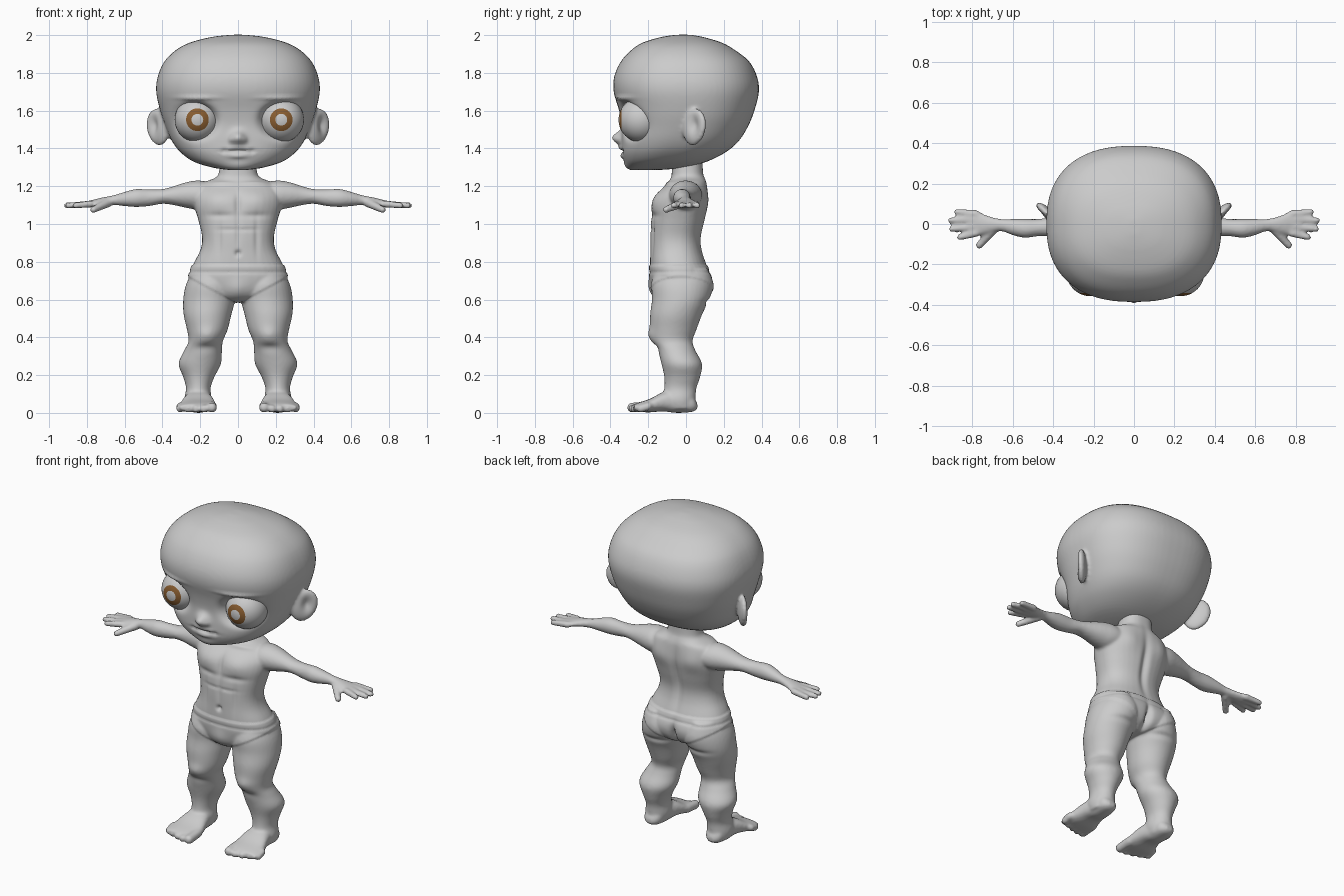
import bpy
import bmesh
from math import cos, sin, pi, exp, radians, copysign
from mathutils import Matrix, Vector

default_cube = bpy.data.objects.get("Cube")
if default_cube:
    bpy.data.objects.remove(default_cube)


def material(name, colour):
    mat = bpy.data.materials.new(name)
    mat.use_nodes = True
    mat.diffuse_color = (*colour, 1)
    mat.node_tree.nodes["Principled BSDF"].inputs["Base Color"].default_value = (*colour, 1)
    return mat


skin = material("pale grey", (0.6, 0.6, 0.6))
brown = material("iris brown", (0.25, 0.11, 0.03))


def spline(a, b, c, d, t):
    """Catmull-Rom blend between b and c."""
    return b + 0.5 * t * (c - a + t * (2 * a - 5 * b + 4 * c - d + t * (3 * (b - c) + d - a)))


def loft(bm, rows, axis, power=2.0, sides=36, steps=5):
    """Closed loft; each row is (position on axis, u min, u max, v min, v max)."""
    smooth = []
    last = len(rows) - 1
    for i in range(last):
        quad = [rows[max(0, min(last, i + k))] for k in (-1, 0, 1, 2)]
        smooth += [[spline(*column, s / steps) for column in zip(*quad)] for s in range(steps)]
    smooth.append(rows[-1])
    rings = []
    for t, u0, u1, v0, v1 in smooth:
        ring = []
        for k in range(sides):
            angle = 2 * pi * k / sides
            c, s = (copysign(abs(f) ** (2 / power), f) for f in (cos(angle), sin(angle)))
            co = [(u0 + u1) / 2 + c * (u1 - u0) / 2, (v0 + v1) / 2 + s * (v1 - v0) / 2]
            co.insert(axis, t)
            ring.append(bm.verts.new(co))
        rings.append(ring)
    for low, high in zip(rings, rings[1:]):
        for k in range(sides):
            n = (k + 1) % sides
            bm.faces.new((low[k], low[n], high[n], high[k]))
    bm.faces.new(rings[0])
    bm.faces.new(rings[-1])


def symmetric(rows):
    return [(z, -w, w, front, back) for z, w, front, back in rows]


def digit(bm, start, end, r0, r1, beads=8):
    """Finger or toe: a tapered row of overlapping balls."""
    for i in range(beads):
        t = i / (beads - 1)
        place = Matrix.Translation(Vector(start).lerp(Vector(end), t))
        bmesh.ops.create_icosphere(bm, subdivisions=2, radius=r0 + (r1 - r0) * t, matrix=place)


def mirror(bm):
    copy = bmesh.ops.duplicate(bm, geom=bm.verts[:] + bm.edges[:] + bm.faces[:])["geom"]
    for v in copy:
        if isinstance(v, bmesh.types.BMVert):
            v.co.x = -v.co.x


def fuse(name, bm, voxel, smoothing):
    """Merge the overlapping parts into one smooth skin."""
    bmesh.ops.recalc_face_normals(bm, faces=bm.faces)
    mesh = bpy.data.meshes.new(name)
    bm.to_mesh(mesh)
    bm.free()
    obj = bpy.data.objects.new(name, mesh)
    bpy.context.collection.objects.link(obj)
    remesh = obj.modifiers.new("fuse", "REMESH")
    remesh.mode = "VOXEL"
    remesh.voxel_size = voxel
    relax = obj.modifiers.new("relax", "SMOOTH")
    relax.factor = 0.5
    relax.iterations = smoothing
    graph = bpy.context.evaluated_depsgraph_get()
    baked = bpy.data.meshes.new_from_object(obj.evaluated_get(graph))
    obj.modifiers.clear()
    obj.data = baked
    baked.materials.clear()
    baked.materials.append(skin)
    baked.shade_smooth()
    return obj


def displace(obj, height):
    """Move every vertex along its normal by height(|x|, y, z)."""
    bm = bmesh.new()
    bm.from_mesh(obj.data)
    bm.normal_update()
    for v in bm.verts:
        v.co += v.normal * height(abs(v.co.x), v.co.y, v.co.z)
    bm.to_mesh(obj.data)
    bm.free()


def sculpt(obj, brushes, power=2):
    """Mirrored soft brushes: centre, radii, height along the normal."""
    def height(x, y, z):
        total = 0
        for (bx, by, bz), (rx, ry, rz), amount in brushes:
            if abs(z - bz) < 2.5 * rz and abs(y - by) < 2.5 * ry:
                d = ((x - bx) / rx) ** 2 + ((y - by) / ry) ** 2 + ((z - bz) / rz) ** 2
                total += amount * exp(-d ** (power / 2))
        return total
    displace(obj, height)


# Legs
bm = bmesh.new()
loft(bm, [(.76, .06, .235, -.15, .11), (.68, .01, .275, -.18, .13), (.6, .015, .29, -.18, .12),
          (.52, .035, .288, -.19, .085), (.44, .055, .27, -.19, .055), (.38, .08, .262, -.18, .035),
          (.33, .085, .285, -.15, .05), (.26, .09, .315, -.13, .085), (.19, .125, .29, -.115, .075),
          (.13, .145, .275, -.115, .055), (.07, .14, .285, -.13, .05), (.02, .155, .275, -.1, .045)], 2)
# Feet and toes
loft(bm, [(.06, .19, .235, .02, .05), (.03, .16, .265, .005, .09), (-.05, .145, .275, 0, .12),
          (-.12, .13, .29, .008, .11), (-.19, .115, .31, .003, .075), (-.25, .115, .315, .005, .055),
          (-.275, .13, .31, .01, .045)], 1, 2.4)
for i, tip in enumerate((-.285, -.285, -.275, -.26, -.24)):
    x = .138 + .042 * i
    r = .028 if i == 0 else .022
    digit(bm, (x, -.2, .035), (x, tip, r), r, r)
# Arms
loft(bm, [(.12, -.08, .08, 1.09, 1.21), (.2, -.09, .085, 1.075, 1.23), (.27, -.08, .07, 1.085, 1.222),
          (.34, -.065, .05, 1.1, 1.2), (.4, -.06, .035, 1.107, 1.185), (.47, -.06, .025, 1.095, 1.183),
          (.54, -.068, .025, 1.09, 1.185), (.6, -.055, .025, 1.095, 1.17), (.66, -.035, .025, 1.1, 1.152),
          (.72, -.045, .04, 1.095, 1.14), (.78, -.06, .065, 1.088, 1.125), (.82, -.06, .07, 1.087, 1.118)], 0)
# Fingers and thumb
for base, side, reach in ((-.045, -.065, .86), (-.012, -.025, .9), (.022, .018, .905), (.05, .06, .875)):
    digit(bm, (.78, base, 1.106), (reach, side, 1.098), .02, .017)
digit(bm, (.69, -.02, 1.112), (.765, -.105, 1.076), .026, .019)
mirror(bm)
# Torso and neck
loft(bm, symmetric([(1.4, .09, -.07, .09), (1.28, .1, -.075, .09), (1.245, .12, -.08, .1),
                    (1.215, .19, -.1, .11), (1.16, .23, -.15, .115), (1.1, .232, -.175, .115),
                    (1.02, .21, -.185, .1), (.93, .19, -.19, .08), (.86, .2, -.19, .085),
                    (.78, .24, -.19, .11), (.7, .26, -.185, .13), (.63, .2, -.165, .11),
                    (.59, .08, -.12, .06)]), 2, 2.3)
body = fuse("body", bm, 0.0085, 5)
sculpt(body, [
    ((.1, -.17, 1.12), (.08, .06, .055), .015),      # chest
    ((0, -.18, 1.1), (.016, .05, .07), -.012),
    ((.1, -.185, 1.045), (.08, .05, .016), -.008),
    ((.1, -.1, 1.215), (.09, .04, .011), .008),      # collar bones
    ((0, -.19, .95), (.013, .05, .08), -.007),       # belly and navel
    ((.1, -.18, .93), (.014, .05, .1), -.006),
    ((.05, -.19, .97), (.06, .05, .01), -.005),
    ((0, -.19, .845), (.014, .05, .014), -.018),
    ((0, .1, 1.0), (.022, .06, .16), -.018),         # back
    ((.11, .11, 1.13), (.06, .05, .06), .01),
    ((.11, .12, .67), (.08, .07, .07), .012),        # seat
    ((0, .12, .65), (.018, .08, .06), -.035),
    ((.13, .11, .585), (.09, .05, .016), -.01),
    ((0, -.17, .66), (.05, .06, .05), .014),
    ((.165, -.18, .415), (.045, .05, .035), .012),   # knees
    ((.17, -.16, .345), (.06, .04, .025), -.008),
])


def briefs(x, y, z):
    """A slightly raised layer with a waistband groove."""
    if x > .35:
        return 0
    inside = min(z - .575 - .54 * x, .785 - z)
    return .006 * max(0, min(1, inside / .008)) - .004 * exp(-((z - .745) / .008) ** 2)


displace(body, briefs)

# Head with ears
bm = bmesh.new()
ear = (Matrix.Translation((.425, .045, 1.513)) @ Matrix.Rotation(radians(46), 4, "Z")
       @ Matrix.Rotation(radians(20), 4, "Y") @ Matrix.Diagonal((.078, .03, .1, 1)))
bmesh.ops.create_uvsphere(bm, u_segments=32, v_segments=20, radius=1, matrix=ear)
mirror(bm)
loft(bm, symmetric([(1.287, .06, -.29, -.12), (1.3, .14, -.308, 0), (1.33, .235, -.325, .11),
                    (1.38, .305, -.34, .21), (1.44, .35, -.342, .28), (1.52, .385, -.34, .33),
                    (1.6, .412, -.354, .362), (1.7, .433, -.383, .386), (1.78, .425, -.38, .376),
                    (1.86, .39, -.345, .335), (1.92, .33, -.29, .26), (1.96, .255, -.23, .19),
                    (1.99, .14, -.13, .09), (2.002, .03, -.05, .02)]), 2, 2.4, 72)
head = fuse("head", bm, 0.01, 5)
sculpt(head, [((.23, -.32, 1.545), (.108, .15, .085), -.065)], 4)   # eye sockets
sculpt(head, [
    ((0, -.35, 1.455), (.034, .06, .034), .052),     # nose
    ((.033, -.34, 1.445), (.014, .05, .014), .01),
    ((0, -.34, 1.385), (.075, .05, .008), -.014),    # mouth
    ((0, -.34, 1.402), (.05, .05, .012), .01),
    ((0, -.34, 1.362), (.045, .05, .014), .012),
    ((.075, -.33, 1.385), (.012, .05, .012), -.008),
    ((0, -.31, 1.31), (.06, .05, .025), .008),       # chin
    ((.22, -.33, 1.668), (.1, .1, .011), .01),       # brows
    ((.455, .035, 1.525), (.035, .035, .05), -.026), # ear hollows
])

# Eyes, with the iris as a ring of faces around the forward pole
for name, x in (("right_eye", -.215), ("left_eye", .229)):
    bm = bmesh.new()
    bmesh.ops.create_uvsphere(bm, u_segments=48, v_segments=24, radius=.12,
                              matrix=Matrix.Rotation(radians(90), 4, "X"))
    for face in bm.faces:
        tilt = Vector((0, -1, 0)).angle(face.calc_center_median())
        face.material_index = int(radians(15) < tilt < radians(30))
    mesh = bpy.data.meshes.new(name)
    bm.to_mesh(mesh)
    bm.free()
    mesh.materials.append(skin)
    mesh.materials.append(brown)
    mesh.shade_smooth()
    eye = bpy.data.objects.new(name, mesh)
    eye.location = (x, -.237, 1.552)
    bpy.context.collection.objects.link(eye)
